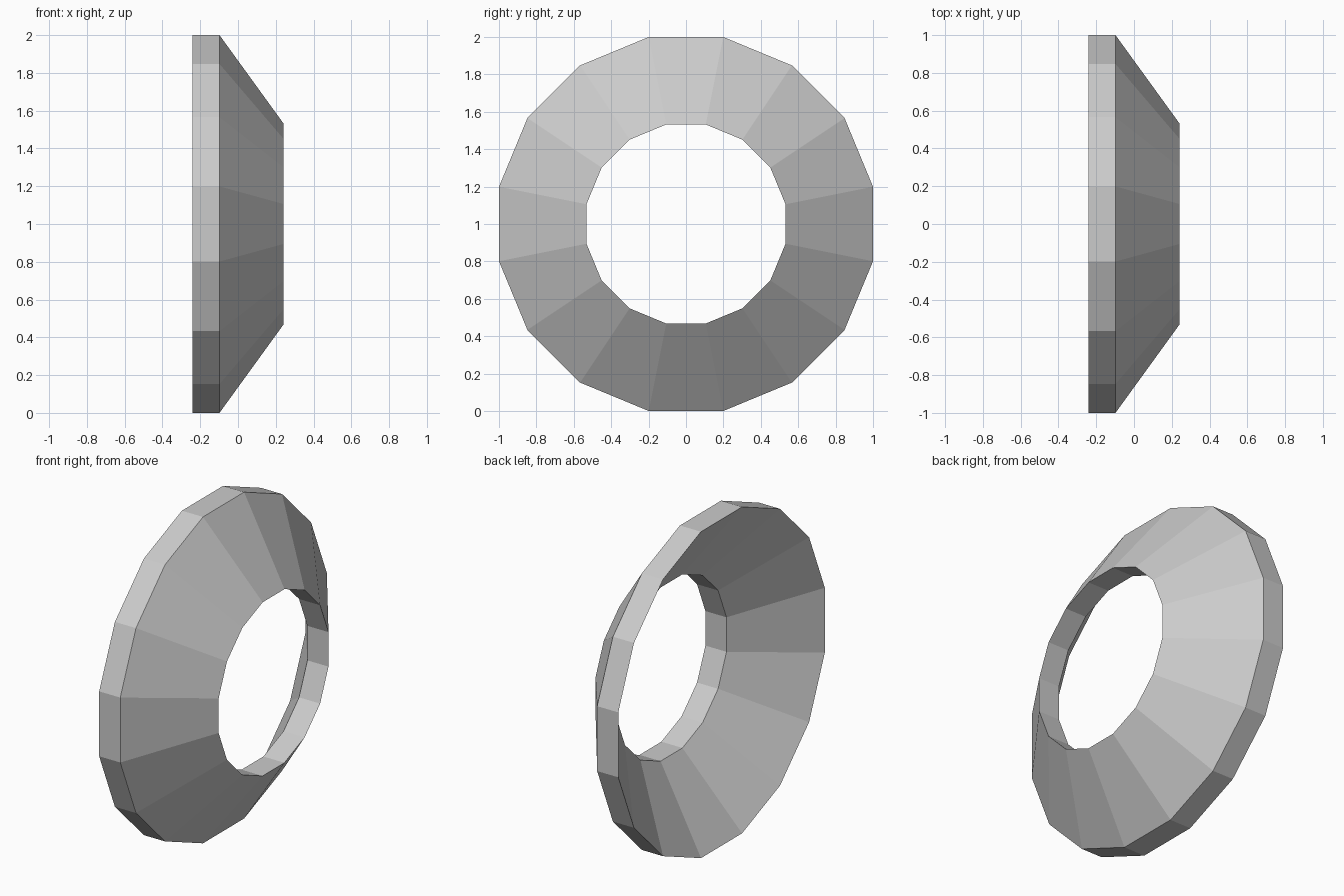
import bpy, bmesh
from math import pi, cos, sin

if "Cube" in bpy.data.objects:
    bpy.data.objects.remove(bpy.data.objects["Cube"])

SIDES = 16
# Cross-section of the dished ring: (x, distance from axis to flat side)
PROFILE = [(-0.241, 1.0), (-0.098, 1.0), (0.241, 0.532), (0.098, 0.532)]

bm = bmesh.new()
rings = []
for i in range(SIDES):
    a = 2 * pi * (i + 0.5) / SIDES
    rings.append([bm.verts.new((x, r / cos(pi / SIDES) * cos(a),
                                1 + r / cos(pi / SIDES) * sin(a)))
                  for x, r in PROFILE])

# Join neighbouring cross-sections into a closed ring
n = len(PROFILE)
for i in range(SIDES):
    p, q = rings[i], rings[(i + 1) % SIDES]
    for j in range(n):
        k = (j + 1) % n
        bm.faces.new((p[j], p[k], q[k], q[j]))
bmesh.ops.recalc_face_normals(bm, faces=bm.faces)

mesh = bpy.data.meshes.new("dished_ring")
bm.to_mesh(mesh)
bm.free()
bpy.context.collection.objects.link(bpy.data.objects.new("dished_ring", mesh))
